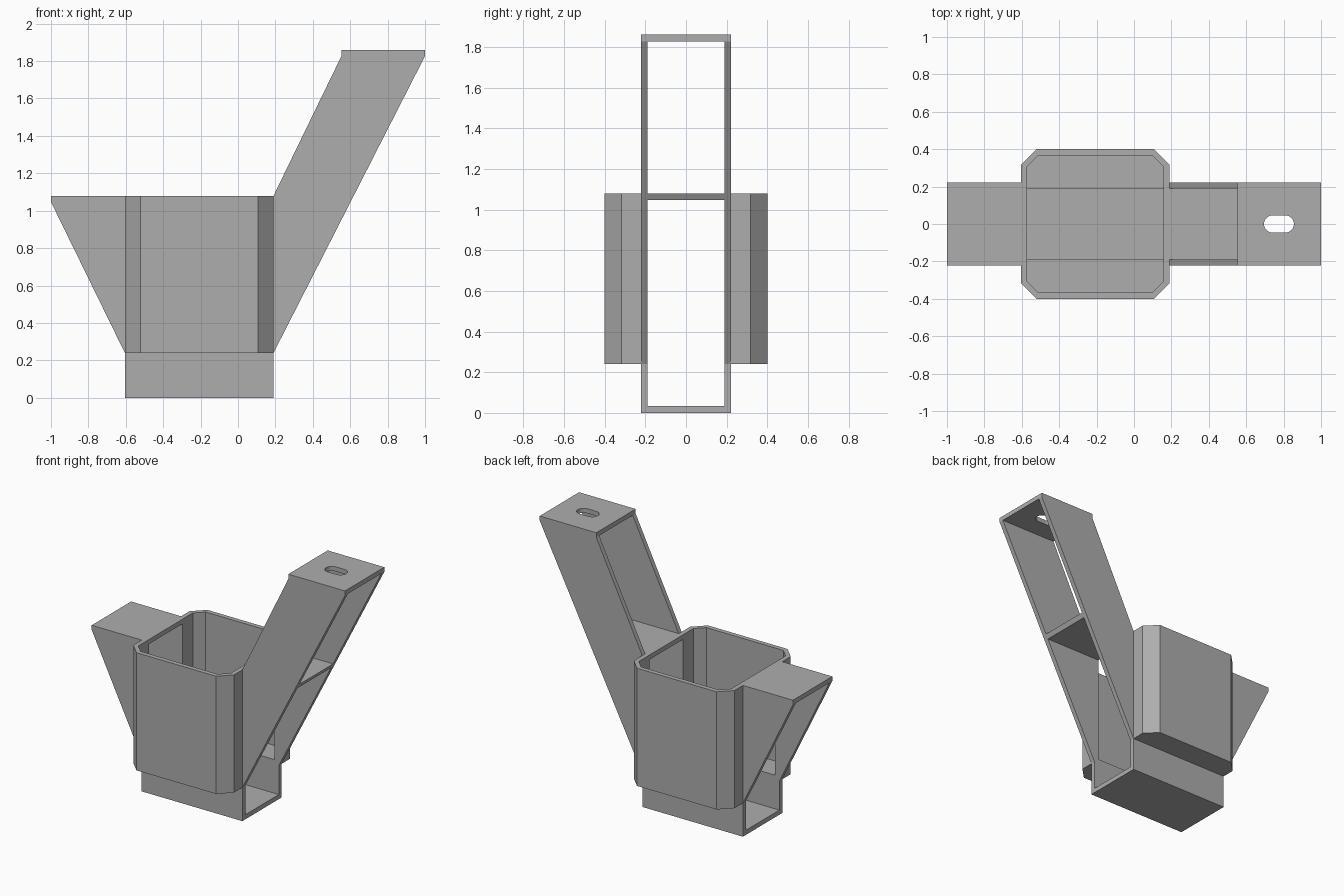
import bpy
import bmesh
from math import cos, sin, pi
from mathutils import Vector

cube = bpy.data.objects.get("Cube")
if cube:
    bpy.data.objects.remove(cube, do_unlink=True)

grey = bpy.data.materials.new("plain grey")
grey.use_nodes = True
grey.diffuse_color = (0.42, 0.42, 0.42, 1)
grey.node_tree.nodes["Principled BSDF"].inputs["Base Color"].default_value = grey.diffuse_color

# Main sizes
WALL = 0.033
LEFT, RIGHT = -0.605, 0.19      # cup and base ends
MID = (LEFT + RIGHT) / 2
HALF = (RIGHT - LEFT) / 2
DEPTH = 0.222                   # half width of the frame
GAP = DEPTH - WALL              # half width of the open channel
CUP_Z, RIM_Z, TOP_Z = 0.24, 1.08, 1.86


def prism(name, points, extrude):
    """Extrude a planar outline of 3D points into a solid."""
    bm = bmesh.new()
    face = bm.faces.new([bm.verts.new(p) for p in points])
    grown = bmesh.ops.extrude_face_region(bm, geom=[face])["geom"]
    verts = [g for g in grown if isinstance(g, bmesh.types.BMVert)]
    bmesh.ops.translate(bm, verts=verts, vec=Vector(extrude))
    bmesh.ops.recalc_face_normals(bm, faces=bm.faces)
    mesh = bpy.data.meshes.new(name)
    bm.to_mesh(mesh)
    bm.free()
    mesh.materials.append(grey)
    obj = bpy.data.objects.new(name, mesh)
    bpy.context.collection.objects.link(obj)
    return obj


def side_profile(name, xz, half):
    return prism(name, [(x, -half, z) for x, z in xz], (0, 2 * half, 0))


def plan_profile(name, xy, low, high):
    return prism(name, [(x, y, low) for x, y in xy], (0, 0, high - low))


def channel(low, high):
    """Cutter for the open channel along x."""
    return side_profile("channel_cutter", [(-2, low), (2, low), (2, high), (-2, high)], GAP)


def octagon(half_x, half_y, cut):
    corner = [(half_x, half_y - cut), (half_x - cut, half_y)]
    pts = corner + [(-x, y) for x, y in reversed(corner)]
    pts += [(-x, -y) for x, y in pts]
    return [(MID + x, y) for x, y in pts]


def carve(obj, *cutters):
    for cutter in cutters:
        cutter.hide_render = True
        mod = obj.modifiers.new("carve", "BOOLEAN")
        mod.operation, mod.solver, mod.object = "DIFFERENCE", "EXACT", cutter
        bpy.context.view_layer.objects.active = obj
        bpy.ops.object.modifier_apply(modifier=mod.name)
        bpy.data.objects.remove(cutter, do_unlink=True)


# Cup with chamfered corners, open through both ends and the middle of the floor
cup = plan_profile("cup", octagon(HALF, 0.4, 0.083), CUP_Z, RIM_Z)
cavity = plan_profile("cavity_cutter", octagon(HALF - WALL, 0.4 - WALL, 0.06),
                      CUP_Z + WALL, RIM_Z + 1)
carve(cup, cavity, channel(0.1, RIM_Z - WALL))

# Base channel
base = side_profile("base_channel", [(LEFT, 0), (RIGHT, 0), (RIGHT, CUP_Z), (LEFT, CUP_Z)], DEPTH)
carve(base, channel(WALL, 1))

# Wedge bracket on the right-hand side
bracket = side_profile("wedge_bracket", [(LEFT, CUP_Z), (LEFT, RIM_Z), (-1, RIM_Z),
                                         (-1, RIM_Z - WALL)], DEPTH)
carve(bracket, channel(0.1, RIM_Z - WALL))

# Tall slanted arm with a shelf at rim height and a slotted top plate
arm = side_profile("slanted_arm", [(RIGHT, CUP_Z), (1, TOP_Z - WALL), (1, TOP_Z), (0.553, TOP_Z),
                                   (0.553, TOP_Z - WALL), (RIGHT, RIM_Z)], DEPTH)
RADIUS, SLOT_X, REACH = 0.046, 0.775, 0.034
slot = []
for i in range(26):
    a = -pi / 2 + pi * (i % 13) / 12 + pi * (i // 13)
    shift = REACH if i < 13 else -REACH
    slot.append((SLOT_X + shift + RADIUS * cos(a), RADIUS * sin(a)))
carve(arm, channel(0.1, RIM_Z - WALL), channel(RIM_Z, TOP_Z - WALL),
      plan_profile("slot_cutter", slot, TOP_Z - 0.1, TOP_Z + 0.1))
